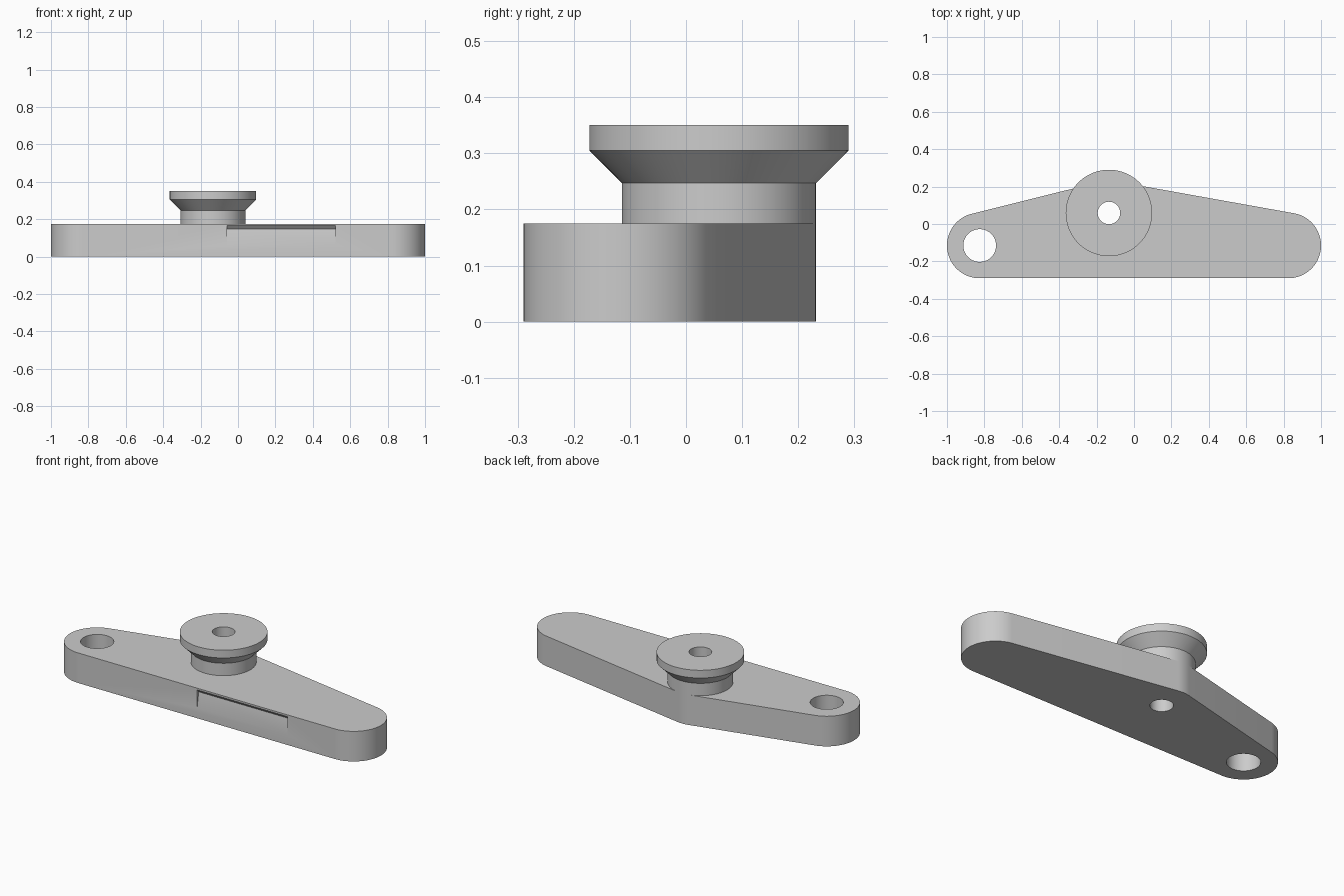
import bpy, bmesh, math
from mathutils import Vector
from mathutils.geometry import convex_hull_2d

if "Cube" in bpy.data.objects:
    bpy.data.objects.remove(bpy.data.objects["Cube"])

SEG = 96
THICK = 0.175
HOLE_END = Vector((-0.825, -0.115))
PLAIN_END = Vector((0.825, -0.115))
HUB = Vector((-0.134, 0.059))
HUB_R, BORE_R = 0.173, 0.06

grey = bpy.data.materials.new("light_grey")
grey.use_nodes = True
grey.diffuse_color = (0.6, 0.6, 0.6, 1)
grey.node_tree.nodes["Principled BSDF"].inputs["Base Color"].default_value = (0.6, 0.6, 0.6, 1)


def circle(centre, radius):
    return [centre + radius * Vector((math.cos(a), math.sin(a)))
            for a in (2 * math.pi * i / SEG for i in range(SEG))]


def make_object(name, bm):
    bmesh.ops.recalc_face_normals(bm, faces=bm.faces)
    mesh = bpy.data.meshes.new(name)
    bm.to_mesh(mesh)
    bm.free()
    mesh.materials.append(grey)
    obj = bpy.data.objects.new(name, mesh)
    bpy.context.collection.objects.link(obj)
    return obj


def extrude(name, points, offset):
    """Prism from a planar outline of 3D points."""
    bm = bmesh.new()
    face = bm.faces.new([bm.verts.new(p) for p in points])
    new = bmesh.ops.extrude_face_region(bm, geom=[face], use_keep_orig=True)["geom"]
    bmesh.ops.translate(bm, vec=offset, verts=[v for v in new if isinstance(v, bmesh.types.BMVert)])
    return make_object(name, bm)


def select_only(obj):
    bpy.ops.object.select_all(action='DESELECT')
    obj.select_set(True)
    bpy.context.view_layer.objects.active = obj


def cut(target, cutter):
    mod = target.modifiers.new("cut", 'BOOLEAN')
    mod.operation, mod.solver, mod.object = 'DIFFERENCE', 'EXACT', cutter
    select_only(target)
    bpy.ops.object.modifier_apply(modifier=mod.name)
    bpy.data.objects.remove(cutter)


# Lever plate: outline wrapped around three equal bosses
pts = circle(HOLE_END, 0.175) + circle(PLAIN_END, 0.175) + circle(HUB, HUB_R)
outline = [pts[i].to_3d() for i in convex_hull_2d(pts)]
plate = extrude("lever_plate", outline, (0, 0, THICK))

# End hole and pivot bore
for centre, radius in ((HOLE_END, 0.0875), (HUB, BORE_R)):
    ring = [Vector((p.x, p.y, -0.1)) for p in circle(centre, radius)]
    cut(plate, extrude("hole_cutter", ring, (0, 0, 0.5)))

# Shallow wedge-shaped finger recess in the front face
wedge = [(-0.06, -0.30, 0.165), (-0.06, -0.29, 0.165),
         (-0.06, -0.275, 0.148), (-0.06, -0.29, 0.06), (-0.06, -0.30, 0.06)]
cut(plate, extrude("recess_cutter", [Vector(p) for p in wedge], (0.58, 0, 0)))

# Flanged pulley: lathed ring around the bore
profile = [(BORE_R, THICK), (HUB_R, THICK), (HUB_R, 0.247),
           (0.231, 0.305), (0.231, 0.35), (BORE_R, 0.35)]
bm = bmesh.new()
verts = [bm.verts.new((r, 0, z)) for r, z in profile]
edges = [bm.edges.new((verts[i - 1], verts[i])) for i in range(len(verts))]
bmesh.ops.spin(bm, geom=verts + edges, cent=(0, 0, 0), axis=(0, 0, 1),
               angle=2 * math.pi, steps=SEG, use_merge=True)
bmesh.ops.remove_doubles(bm, verts=bm.verts, dist=1e-5)
pulley = make_object("flanged_pulley", bm)
pulley.location = HUB.to_3d()

for obj in (plate, pulley):
    select_only(obj)
    bpy.ops.object.shade_smooth_by_angle(angle=math.radians(30))
